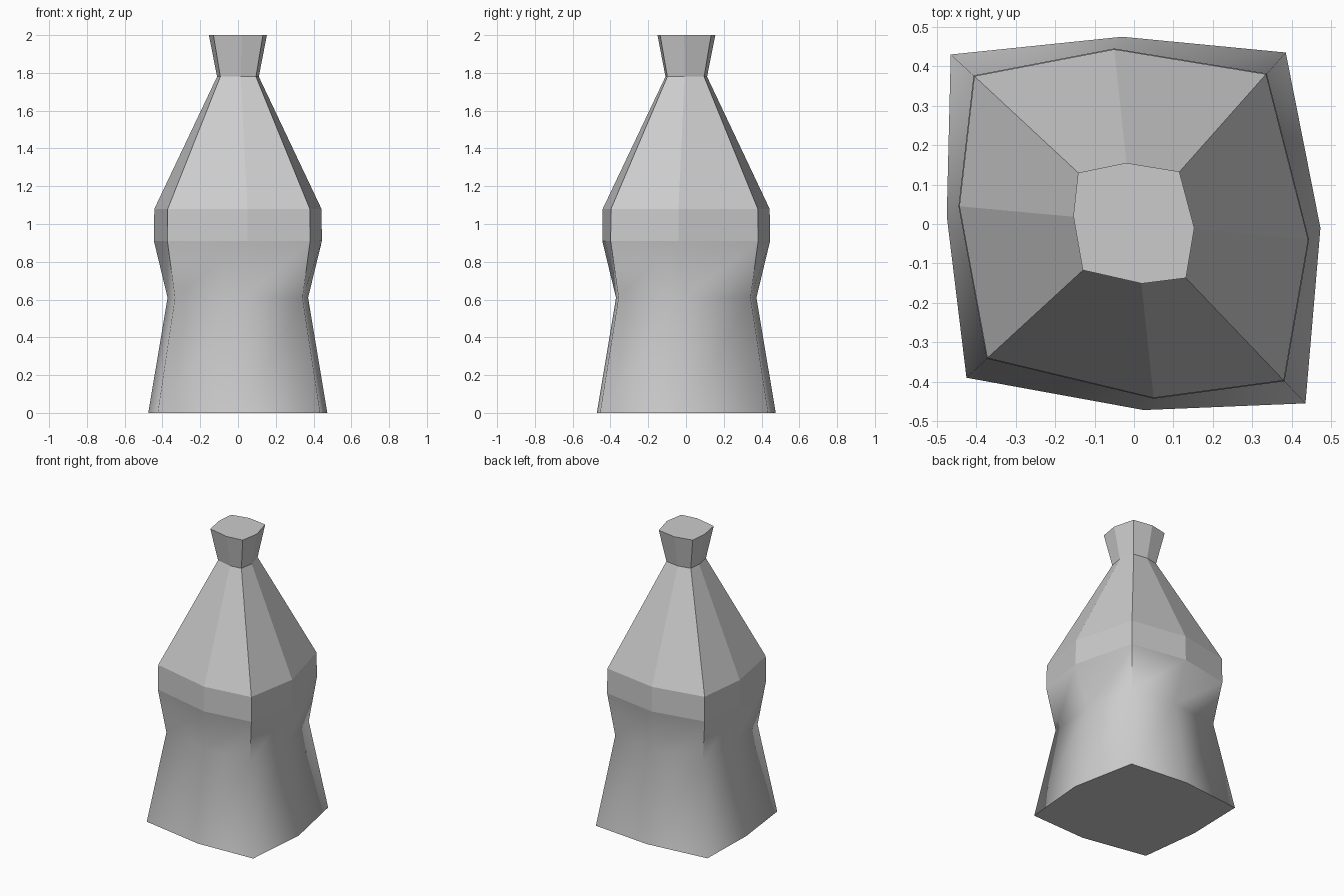
import bpy
import bmesh

cube = bpy.data.objects.get("Cube")
if cube:
    bpy.data.objects.remove(cube, do_unlink=True)

grey = bpy.data.materials.new("plain grey")
grey.use_nodes = True
tone = (0.6, 0.6, 0.6, 1)
grey.diffuse_color = tone
grey.node_tree.nodes["Principled BSDF"].inputs["Base Color"].default_value = tone

# Eight-point outlines, alternating corner and bowed side middle
FOOT = [(-.465, .43), (-.475, .02), (-.425, -.39), (.025, -.472),
        (.435, -.455), (.473, -.01), (.385, .435), (-.03, .475)]
WAIST = [(x * .785, y * .785) for x, y in FOOT]
CHEST = [(-.405, .375), (-.443, .045), (-.372, -.34), (.05, -.441),
         (.38, -.397), (.442, -.04), (.335, .38), (-.05, .443)]
BELT = [(x * 1.005, y * 1.005) for x, y in CHEST]
RIM = [(-.142, .13), (-.154, .02), (-.13, -.117), (.02, -.151),
       (.132, -.137), (.153, -.01), (.115, .133), (-.02, .155)]
NECK = [(x * .72, y * .72) for x, y in RIM]


def loft(name, levels, smooth=False, cap_bottom=False, cap_top=False):
    """Skin a stack of (outline, height) rings with quads."""
    bm = bmesh.new()
    rings = [[bm.verts.new((x, y, z)) for x, y in outline] for outline, z in levels]
    for low, high in zip(rings, rings[1:]):
        for i in range(len(low)):
            j = (i + 1) % len(low)
            bm.faces.new((low[i], low[j], high[j], high[i])).smooth = smooth
    if cap_bottom:
        bm.faces.new(rings[0][::-1])
    if cap_top:
        bm.faces.new(rings[-1])
    # Corner creases on the top span of a smooth part fade out below
    if smooth:
        for i in range(0, 8, 2):
            bm.edges.get((rings[-2][i], rings[-1][i])).smooth = False
    mesh = bpy.data.meshes.new(name)
    bm.to_mesh(mesh)
    bm.free()
    mesh.materials.append(grey)
    obj = bpy.data.objects.new(name, mesh)
    bpy.context.collection.objects.link(obj)
    return obj


# Flared skirt with a soft waist
loft("lower_body", [(FOOT, 0), (WAIST, .61), (BELT, .91)], smooth=True, cap_bottom=True)
# Upright band, tapering shoulders and flared knob
loft("middle_band", [(BELT, .91), (CHEST, 1.08)])
loft("tapered_shoulders", [(CHEST, 1.08), (NECK, 1.78)])
loft("top_knob", [(NECK, 1.78), (RIM, 2)], cap_top=True)
